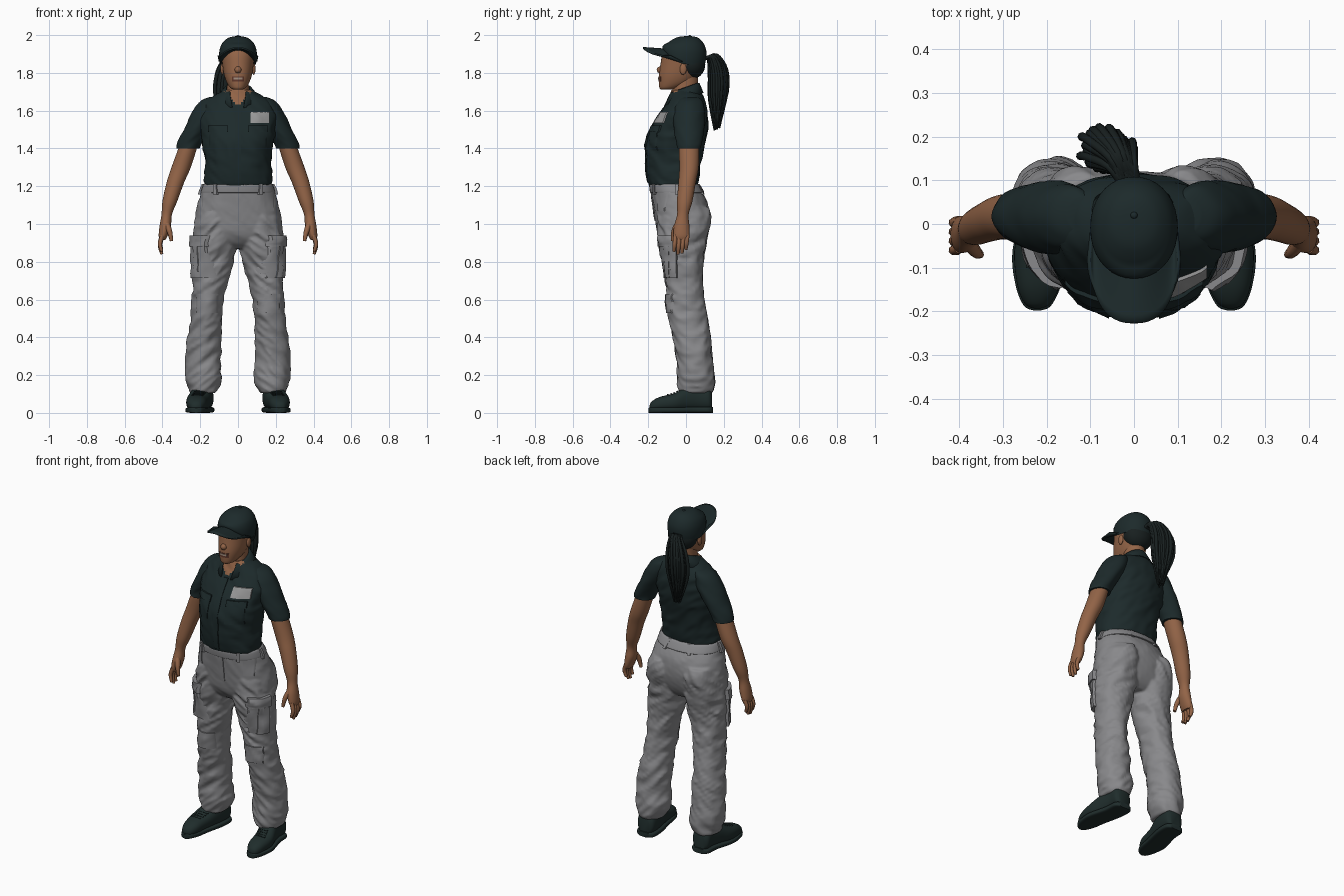
import bpy, bmesh, math, random
from mathutils import Vector, noise
from mathutils.bvhtree import BVHTree

cube = bpy.data.objects.get("Cube")
if cube:
    bpy.data.objects.remove(cube)
random.seed(4)


def material(name, *rgb):
    m = bpy.data.materials.new(name)
    m.use_nodes = True
    m.diffuse_color = (*rgb, 1)
    m.node_tree.nodes["Principled BSDF"].inputs["Base Color"].default_value = (*rgb, 1)
    return m


CLOTH = material("dark green cloth", .012, .023, .024)
GREY = material("grey trousers", .25, .25, .26)
SKIN = material("brown skin", .29, .127, .063)
HAIR = material("black hair", .009, .014, .014)
BOOT = material("dark boot leather", .014, .026, .025)
BADGE = material("light badge", .32, .32, .32)
LIPS = material("dark lips", .12, .04, .025)
TEETH = material("teeth", .36, .27, .21)


def finish(name, bm, mat, recalc=True):
    if recalc:
        bmesh.ops.recalc_face_normals(bm, faces=bm.faces)
    me = bpy.data.meshes.new(name)
    bm.to_mesh(me)
    bm.free()
    me.materials.append(mat)
    me.shade_smooth()
    me.set_sharp_from_angle(angle=math.radians(45))
    ob = bpy.data.objects.new(name, me)
    bpy.context.collection.objects.link(ob)
    return ob


def grid_faces(bm, rows, closed=False):
    n = len(rows[0])
    for a, b in zip(rows, rows[1:]):
        for i in range(n if closed else n - 1):
            k = (i + 1) % n
            bm.faces.new((a[i], a[k], b[k], b[i]))


def spline(keys, steps):
    """Smooth curve through the key tuples."""
    keys = [Vector(k) for k in keys]
    out = []
    for i in range(len(keys) - 1):
        p1, p2 = keys[i], keys[i + 1]
        p0, p3 = keys[max(i - 1, 0)], keys[min(i + 2, len(keys) - 1)]
        for j in range(steps):
            t = j / steps
            out.append(p1 + (p2 - p0) * (t / 2) + (p0 * 2 - p1 * 5 + p2 * 4 - p3) * (t * t / 2)
                       + (p1 * 3 - p0 - p2 * 3 + p3) * (t ** 3 / 2))
    return out + [keys[-1]]


def loft(name, keys, mat, side=1, power=2.0, along_y=False, steps=5, fold=0, shape=None, seg=36):
    """Skin rings given as (level, x0, x1, b0, b1); folds push the cloth in and out."""
    bm, rows = bmesh.new(), []
    for h, x0, x1, b0, b1 in spline(keys, steps):
        row = []
        for i in range(seg):
            t = math.tau * i / seg
            c, s = math.cos(t), math.sin(t)
            dx = math.copysign(abs(c) ** (2 / power), c) * (x1 - x0) / 2
            db = math.copysign(abs(s) ** (2 / power), s) * (b1 - b0) / 2
            if fold:
                q = Vector((dx * 9 + side, db * 9, h * 17 + dx * 14))
                f = 1 + fold * (.5 - 1.6 * abs(noise.noise(q)) + .5 * noise.noise(q * 2))
                dx, db = dx * f, db * f
            x, b = (x0 + x1) / 2 + dx, (b0 + b1) / 2 + db
            p = Vector((x * side, h, b) if along_y else (x * side, b, h))
            row.append(bm.verts.new(shape(p) if shape else p))
        rows.append(row)
    grid_faces(bm, rows, True)
    bm.faces.new(rows[0])
    bm.faces.new(rows[-1])
    return finish(name, bm, mat)


def patch(name, target, origin, aim, w, h, mat, lift=.006, n=10):
    """Raised panel wrapped onto the target by casting a grid along aim."""
    me = target.data
    tree = BVHTree.FromPolygons([v.co for v in me.vertices], [p.vertices[:] for p in me.polygons])
    aim = Vector(aim).normalized()
    right = aim.cross(Vector((0, 0, 1))).normalized()
    up = right.cross(aim)
    bm, rows = bmesh.new(), []
    for j in range(n + 1):
        row = []
        for i in range(n + 1):
            u, v = [(min(max(k - 1, 0), n - 2) / (n - 2) - .5) for k in (i, j)]
            p = Vector(origin) + right * u * w + up * v * h
            hit = tree.ray_cast(p, aim)[0] or tree.find_nearest(p + aim * .2)[0]
            edge = i in (0, n) or j in (0, n)
            row.append(bm.verts.new(hit - aim * (-.004 if edge else lift)))
        rows.append(row)
    grid_faces(bm, rows)
    return finish(name, bm, mat, recalc=False)


def ball(name, loc, size, mat):
    bm = bmesh.new()
    bmesh.ops.create_uvsphere(bm, u_segments=24, v_segments=14, radius=1)
    for v in bm.verts:
        v.co = Vector(a * b + c for a, b, c in zip(v.co, size, loc))
    return finish(name, bm, mat)


def strand(name, points, radii, mat):
    cu = bpy.data.curves.new(name, "CURVE")
    cu.dimensions = "3D"
    cu.bevel_depth, cu.bevel_resolution, cu.use_fill_caps = 1, 2, True
    sp = cu.splines.new("POLY")
    pts = spline([(*p, r) for p, r in zip(points, radii)], 4)
    sp.points.add(len(pts) - 1)
    for q, p in zip(sp.points, pts):
        q.co, q.radius = (*p[:3], 1), p[3]
    sp.use_smooth = True
    cu.materials.append(mat)
    bpy.context.collection.objects.link(bpy.data.objects.new(name, cu))


# Shirt body, with skin showing in the open neck
shirt = loft("shirt_body", [
    (1.19, -.17, .17, -.18, .05), (1.22, -.18, .18, -.198, .062), (1.32, -.176, .176, -.212, .08),
    (1.42, -.185, .185, -.215, .1), (1.5, -.197, .197, -.188, .113), (1.58, -.205, .205, -.142, .112),
    (1.64, -.18, .18, -.103, .103), (1.68, -.125, .125, -.085, .09), (1.71, -.07, .07, -.075, .07)],
    CLOTH, power=2.15, fold=.05, steps=7, seg=88)
shirt.data.materials.append(SKIN)
for f in shirt.data.polygons:
    if f.center.y < 0 and abs(f.center.x) < (f.center.z - 1.625) * .95:
        f.material_index = 1

patch("button_placket", shirt, (0, -1, 1.42), (0, 1, 0), .03, .4, CLOTH, .005)
patch("chest_badge", shirt, (.117, -1, 1.564), (0, 1, 0), .1, .056, BADGE, .008)

# Collar folded around the neck, its points spreading open at the front
bm, rows = bmesh.new(), []
for rx, ry, top, drop, end in ((.062, .068, 1.748, .055, 140), (.075, .077, 1.745, .062, 145),
                               (.125, .098, 1.695, .08, 166)):
    row = []
    for i in range(33):
        a = math.radians(end * (i / 16 - 1))
        front = (1 - math.cos(a)) / 2
        row.append(bm.verts.new((rx * math.sin(a), -.005 - .02 * front + ry * math.cos(a), top - drop * front)))
    rows.append(row)
grid_faces(bm, rows)
collar = finish("collar", bm, CLOTH)
collar.modifiers.new("thickness", "SOLIDIFY").thickness = .006

# Trouser hips and waistband
hips = loft("trouser_hips", [
    (1.215, -.178, .178, -.188, .056), (1.12, -.21, .21, -.178, .11), (1.03, -.228, .228, -.165, .12),
    (.95, -.232, .232, -.15, .105), (.9, -.19, .19, -.12, .08), (.87, -.1, .1, -.08, .05)],
    GREY, power=2.2, fold=.025, seg=56)
loft("waistband", [(1.165, -.192, .192, -.187, .091), (1.17, -.197, .197, -.191, .096),
                   (1.205, -.186, .186, -.195, .076), (1.212, -.178, .178, -.188, .068)], GREY, power=2.2)
patch("trouser_fly", hips, (.008, -1, 1.09), (0, 1, 0), .035, .15, GREY, .004)
for i, a in enumerate((-150, -90, -45, 45, 90, 150)):
    d = Vector((math.sin(math.radians(a)), -math.cos(math.radians(a)), 0))
    patch(f"belt_loop_{i}", hips, d * .6 + Vector((0, -.05, 1.185)), -d, .018, .055, GREY, .014, 5)

# Parts that come in pairs
trousers = [hips]
for s, tag in ((1, "left"), (-1, "right")):
    loft(tag + "_sleeve", [
        (1.672, .09, .15, -.02, .06), (1.65, .08, .198, -.045, .085), (1.59, .09, .242, -.068, .098),
        (1.5, .15, .285, -.064, .094), (1.43, .19, .322, -.05, .083), (1.4, .203, .328, -.045, .08)],
        CLOTH, s, power=1.8, fold=.07)
    loft(tag + "_arm", [
        (1.5, .19, .28, -.035, .065), (1.41, .215, .312, -.038, .07), (1.3, .25, .352, -.035, .067),
        (1.22, .285, .378, -.04, .052), (1.12, .322, .4, -.048, .034), (1.05, .35, .405, -.047, .014),
        (.99, .355, .415, -.063, .018), (.94, .372, .42, -.066, .018), (.915, .385, .415, -.058, .01)], SKIN, s)
    for i, length in enumerate((.075, .09, .085, .065)):
        y = -.056 + .021 * i
        strand(f"{tag}_finger_{i}", [(s * .4, y, .94), (s * .413, y - .004, .94 - length * .6),
                                     (s * .403, y - .007, .93 - length)], (.012, .0115, .008), SKIN)
    strand(tag + "_thumb", [(s * .378, -.043, 1.0), (s * .362, -.064, .96), (s * .352, -.07, .91)],
           (.017, .014, .009), SKIN)
    # Shirt pockets
    patch(tag + "_shirt_pocket", shirt, (s * .105, -1, 1.45), (0, 1, 0), .095, .12, CLOTH, .004)
    patch(tag + "_shirt_flap", shirt, (s * .105, -1, 1.505), (0, 1, 0), .105, .035, CLOTH, .01)
    # Trouser leg
    leg = loft(tag + "_trouser_leg", [
        (1.09, .03, .2, -.14, .115), (1.03, .015, .22, -.15, .13), (.92, .008, .236, -.145, .11),
        (.8, .025, .24, -.122, .088), (.65, .068, .24, -.102, .09), (.52, .085, .248, -.093, .107),
        (.4, .09, .266, -.066, .128), (.28, .092, .275, -.048, .138), (.18, .087, .272, -.043, .15),
        (.12, .11, .256, -.038, .143), (.105, .12, .248, -.03, .135)],
        GREY, s, power=2.1, steps=7, fold=.13, seg=44)
    trousers.append(leg)
    aim = (-s, .5, 0)
    patch(tag + "_cargo_pocket", leg, (s * .7, -.34, .81), aim, .115, .19, GREY, .014)
    patch(tag + "_cargo_flap", leg, (s * .7, -.34, .91), aim, .13, .06, GREY, .021)
    patch(tag + "_cargo_pleat", leg, (s * .7, -.34, .8), aim, .03, .165, GREY, .018)
    patch(tag + "_knee_panel", leg, (s * .163, -1, .58), (0, 1, 0), .12, .1, GREY, .007)
    patch(tag + "_hip_pocket", hips, (s * .165, -1, 1.12), (0, 1, 0), .05, .1, GREY, .004)
    # Boot and sole
    boot = loft(tag + "_boot", [
        (-.193, .213, .23, .015, .04), (-.182, .192, .25, .01, .06), (-.14, .17, .267, .01, .084),
        (-.06, .157, .274, .01, .105), (.01, .14, .255, .01, .142), (.07, .13, .242, .01, .15),
        (.12, .132, .24, .01, .14), (.138, .15, .222, .015, .11)], BOOT, s, 2.3, True)
    loft(tag + "_boot_sole", [
        (-.198, .214, .229, 0, .026), (-.187, .19, .252, 0, .03), (-.14, .167, .271, 0, .03),
        (-.06, .152, .278, 0, .03), (.05, .128, .25, 0, .032), (.12, .128, .244, 0, .032),
        (.143, .15, .222, 0, .03)], BOOT, s, 4, True)
    for i in range(4):
        patch(f"{tag}_lace_{i}", boot, (s * (.217 - .005 * i), -.4 + .022 * i, .4), (0, 1, -1),
              .06, .008, BOOT, .006, 5)
    ball(tag + "_ear", (s * .083, -.015, 1.82), (.01, .018, .03), SKIN)

# Hips and legs fused into one garment
bm = bmesh.new()
for ob in trousers:
    bm.from_mesh(ob.data)
    bpy.data.objects.remove(ob)
garment = finish("trousers", bm, GREY, recalc=False)
remesh = garment.modifiers.new("fuse", "REMESH")
remesh.mode, remesh.voxel_size, remesh.use_smooth_shade = "VOXEL", .007, True
garment.modifiers.new("soften", "SMOOTH").iterations = 2

# Head and neck
loft("neck", [(1.62, -.075, .075, -.095, .06), (1.68, -.06, .06, -.075, .06), (1.8, -.055, .055, -.07, .065)], SKIN)
head = loft("head", [
    (1.712, -.025, .025, -.133, -.07), (1.722, -.042, .042, -.141, -.03), (1.75, -.06, .06, -.144, .03),
    (1.79, -.074, .074, -.143, .065), (1.84, -.082, .082, -.136, .085), (1.9, -.086, .086, -.125, .092),
    (1.95, -.075, .075, -.1, .08)], SKIN, power=2.1)
ball("nose", (0, -.137, 1.816), (.018, .018, .018), SKIN)
patch("lips", head, (0, -1, 1.768), (0, 1, 0), .066, .026, LIPS, .002)
patch("teeth", head, (0, -1, 1.771), (0, 1, 0), .046, .01, TEETH, .004)

# Hair under the cap and tied ponytail
ball("hair_back", (0, .03, 1.845), (.087, .072, .078), HAIR)
path = [(-.01, .09, 1.87), (-.03, .14, 1.885), (-.058, .17, 1.8), (-.065, .172, 1.68), (-.055, .165, 1.53)]
for i in range(70):
    a, r = random.uniform(0, math.tau), math.sqrt(random.random())
    end = random.uniform(-.03, .05)
    pts = [(x + 1.3 * w * r * math.cos(a), y + w * r * math.sin(a),
            z + w * r * math.sin(a) * .4 + (end if k == 4 else 0))
           for k, ((x, y, z), w) in enumerate(zip(path, (.015, .024, .046, .048, .016)))]
    strand(f"ponytail_strand_{i}", pts, (.007, .009, .01, .009, .003), HAIR)


# Cap crown, its front rim arched to meet the visor, with a button
def arch_front(p):
    if p.y < 0:
        p.z += max(0, .075 - 7.5 * p.x ** 2) * min(1, -p.y / .04) * max(0, (1.96 - p.z) / .115)
    return p


loft("cap_crown", [
    (1.845, -.095, .095, -.118, .1), (1.88, -.1, .1, -.125, .107), (1.92, -.098, .098, -.12, .107),
    (1.955, -.085, .085, -.1, .094), (1.98, -.06, .06, -.066, .073), (1.991, -.034, .034, -.036, .05),
    (1.995, -.005, .005, .005, .02)], CLOTH, power=2.1, shape=arch_front)
ball("cap_button", (0, .02, 1.994), (.008, .008, .006), CLOTH)
bm, rows = bmesh.new(), []
for j in range(7):
    v, row = j / 6, []
    for i in range(25):
        a = math.radians(-88 + 176 * i / 24)
        s, c = math.sin(a), math.cos(a)
        inner = Vector((.094 * s, -.015 - .095 * c))
        outer = Vector((math.copysign(abs(s) ** .8, s) * .099, -.07 - .157 * c ** .8))
        x, y = inner.lerp(outer, v)
        row.append(bm.verts.new((x, y, 1.929 + .008 * v - (7.5 - 3 * v) * x * x)))
    rows.append(row)
grid_faces(bm, rows)
visor = finish("cap_visor", bm, CLOTH)
visor.modifiers.new("thickness", "SOLIDIFY").thickness = .009
